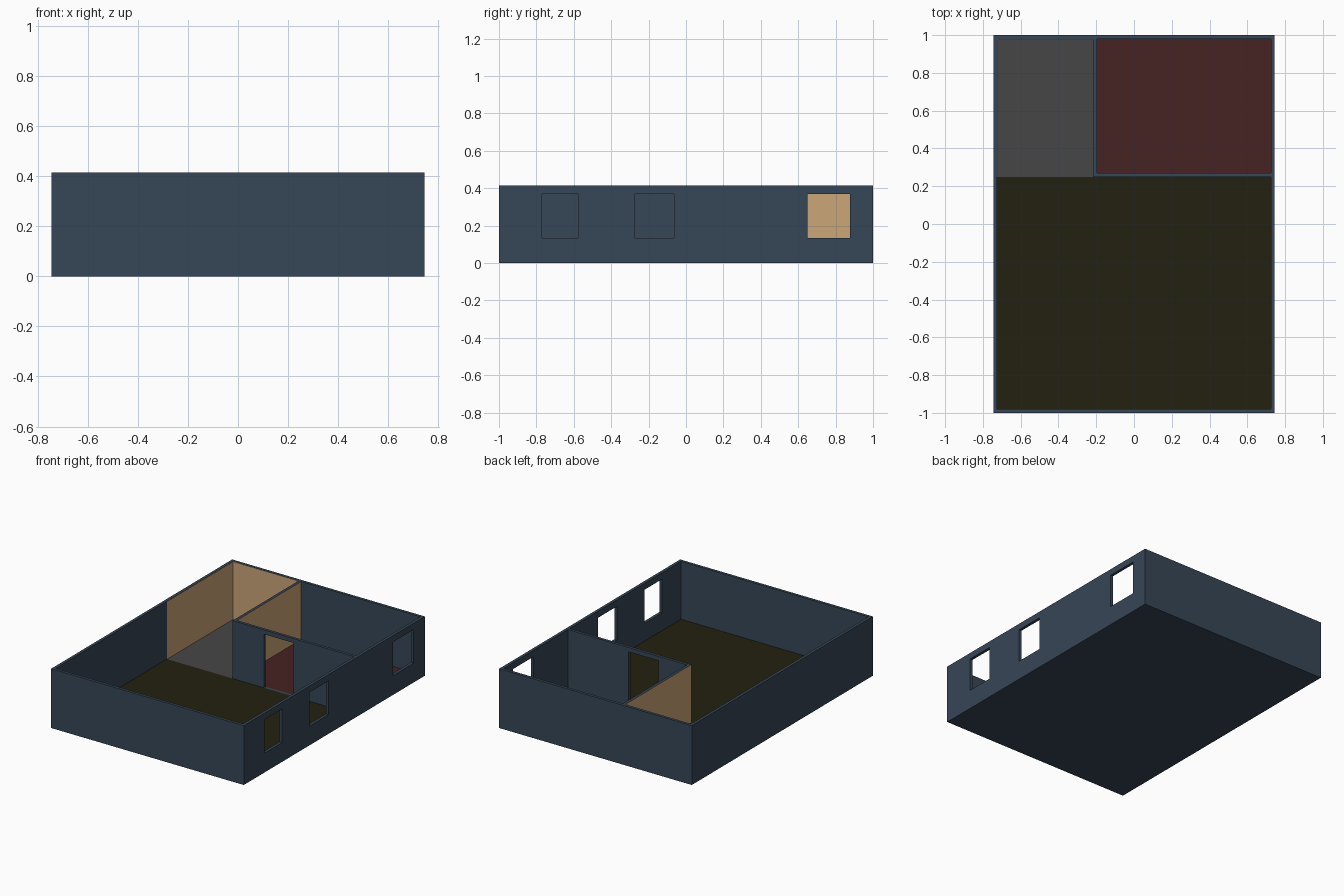
import bpy
import bmesh
from mathutils import Vector

cube = bpy.data.objects.get("Cube")
if cube:
    bpy.data.objects.remove(cube, do_unlink=True)

# Overall plan: half width, half depth, height, wall and floor levels
HX, HY, H = 0.745, 1.0, 0.415
T = 0.02
IX, IY = HX - T, HY - T
SLAB, FLOOR = 0.004, 0.01
PX, PY = -0.217, 0.25          # outer corner of the partition


def material(name, rgb):
    mat = bpy.data.materials.new(name)
    mat.use_nodes = True
    mat.diffuse_color = (*rgb, 1)
    mat.node_tree.nodes["Principled BSDF"].inputs["Base Color"].default_value = (*rgb, 1)
    return mat


blue = material("slate blue", (0.037, 0.061, 0.093))
tan = material("tan", (0.6, 0.38, 0.19))
red = material("dark red", (0.061, 0.016, 0.016))
olive = material("dark olive", (0.017, 0.015, 0.005))
grey = material("grey", (0.061, 0.061, 0.061))


def prism(name, outline, z0, z1, *mats):
    """Extrude a flat outline from z0 up to z1."""
    bm = bmesh.new()
    base = bm.faces.new([bm.verts.new((x, y, z0)) for x, y in outline])
    top = bmesh.ops.extrude_face_region(bm, geom=[base])["geom"]
    bmesh.ops.translate(bm, vec=Vector((0, 0, z1 - z0)),
                        verts=[g for g in top if isinstance(g, bmesh.types.BMVert)])
    bmesh.ops.recalc_face_normals(bm, faces=bm.faces)
    mesh = bpy.data.meshes.new(name)
    bm.to_mesh(mesh)
    bm.free()
    for m in mats:
        mesh.materials.append(m)
    obj = bpy.data.objects.new(name, mesh)
    bpy.context.collection.objects.link(obj)
    return obj


def box(name, x0, x1, y0, y1, z0, z1, *mats):
    return prism(name, [(x0, y0), (x1, y0), (x1, y1), (x0, y1)], z0, z1, *mats)


def cut(target, *bounds):
    """Remove a box-shaped opening from the target."""
    cutter = box("cutter", *bounds, blue)
    cutter.hide_render = True
    mod = target.modifiers.new("opening", 'BOOLEAN')
    mod.operation, mod.solver, mod.object = 'DIFFERENCE', 'EXACT', cutter
    bpy.context.view_layer.objects.active = target
    bpy.ops.object.modifier_apply(modifier=mod.name)
    bpy.data.objects.remove(cutter, do_unlink=True)


# Outer walls and slab, hollowed, with three windows on the left side
shell = box("outer_walls", -HX, HX, -HY, HY, 0, H, blue)
cut(shell, -IX, IX, -IY, IY, SLAB, H + 0.1)
for y0, y1 in ((-0.77, -0.575), (-0.275, -0.065), (0.65, 0.877)):
    cut(shell, IX - 0.05, HX + 0.05, y0, y1, 0.135, 0.37)

# L-shaped partition with a doorway
partition = prism("partition", [(PX, PY), (IX, PY), (IX, PY + T), (PX + T, PY + T),
                                (PX + T, IY), (PX, IY)], SLAB, H, blue, tan)
cut(partition, 0.025, 0.255, PY - 0.05, PY + 0.1, FLOOR, 0.385)
for face in partition.data.polygons:
    if abs(face.normal.x) > 0.9 and face.center.x < PX + 2 * T:
        face.material_index = 1

# Tan wall linings of the small back room
P = 0.002
box("side_lining", -IX, -IX + P, PY, IY, SLAB, H - P, tan)
box("back_lining", -IX + P, PX, IY - P, IY, SLAB, H - P, tan)

# Floor of each room
box("main_floor", -IX, IX, -IY, PY, SLAB, FLOOR, olive)
box("small_room_floor", -IX, PX, PY, IY, SLAB, FLOOR, grey)
box("bedroom_floor", PX + T, IX, PY + T, IY, SLAB, FLOOR, red)
